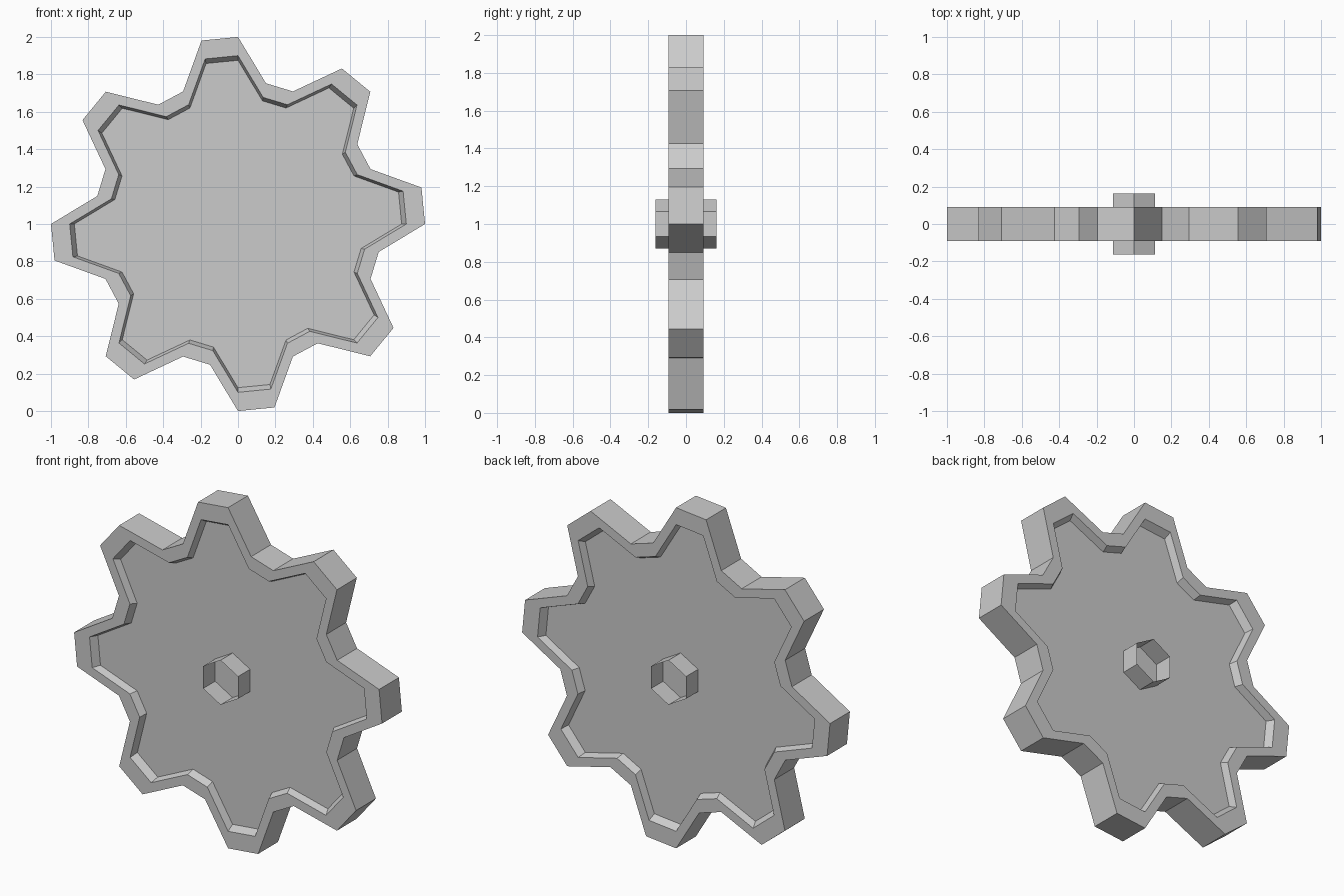
import bpy, bmesh
from math import sin, cos, radians

if "Cube" in bpy.data.objects:
    bpy.data.objects.remove(bpy.data.objects["Cube"])


def loft(name, profile, sections, caps):
    """Loft a polar (radius, degrees) outline through (scale, y) sections."""
    bm = bmesh.new()
    rings = [[bm.verts.new((r * s * cos(radians(a)), y, 1 + r * s * sin(radians(a))))
              for r, a in profile] for s, y in sections]
    n = len(profile)
    for lo, hi in zip(rings, rings[1:]):
        for i in range(n):
            j = (i + 1) % n
            bm.faces.new((lo[i], lo[j], hi[j], hi[i]))
    if caps:
        bm.faces.new(rings[0][::-1])
        bm.faces.new(rings[-1])
    bmesh.ops.recalc_face_normals(bm, faces=bm.faces)
    mesh = bpy.data.meshes.new(name)
    bm.to_mesh(mesh)
    bm.free()
    obj = bpy.data.objects.new(name, mesh)
    bpy.context.collection.objects.link(obj)
    return obj


# Gear body: eight teeth, with a sloped recess sunk into both faces
ROOT, HALF, FLOOR = 0.767, 0.092, 0.05
gear = [(1.0 if k % 4 < 2 else ROOT, k * 11.25) for k in range(32)]
half = [(0.875, -FLOOR), (0.90, -HALF), (1.0, -HALF)]
loft("gear_body", gear, half + [(s, -y) for s, y in reversed(half)], True)

# Hub: open-ended hexagonal sleeve through the centre
hexagon = [(0.131, 30 + 60 * k) for k in range(6)]
loft("hub_sleeve", hexagon, [(1, -0.162), (1, 0.162)], False)
